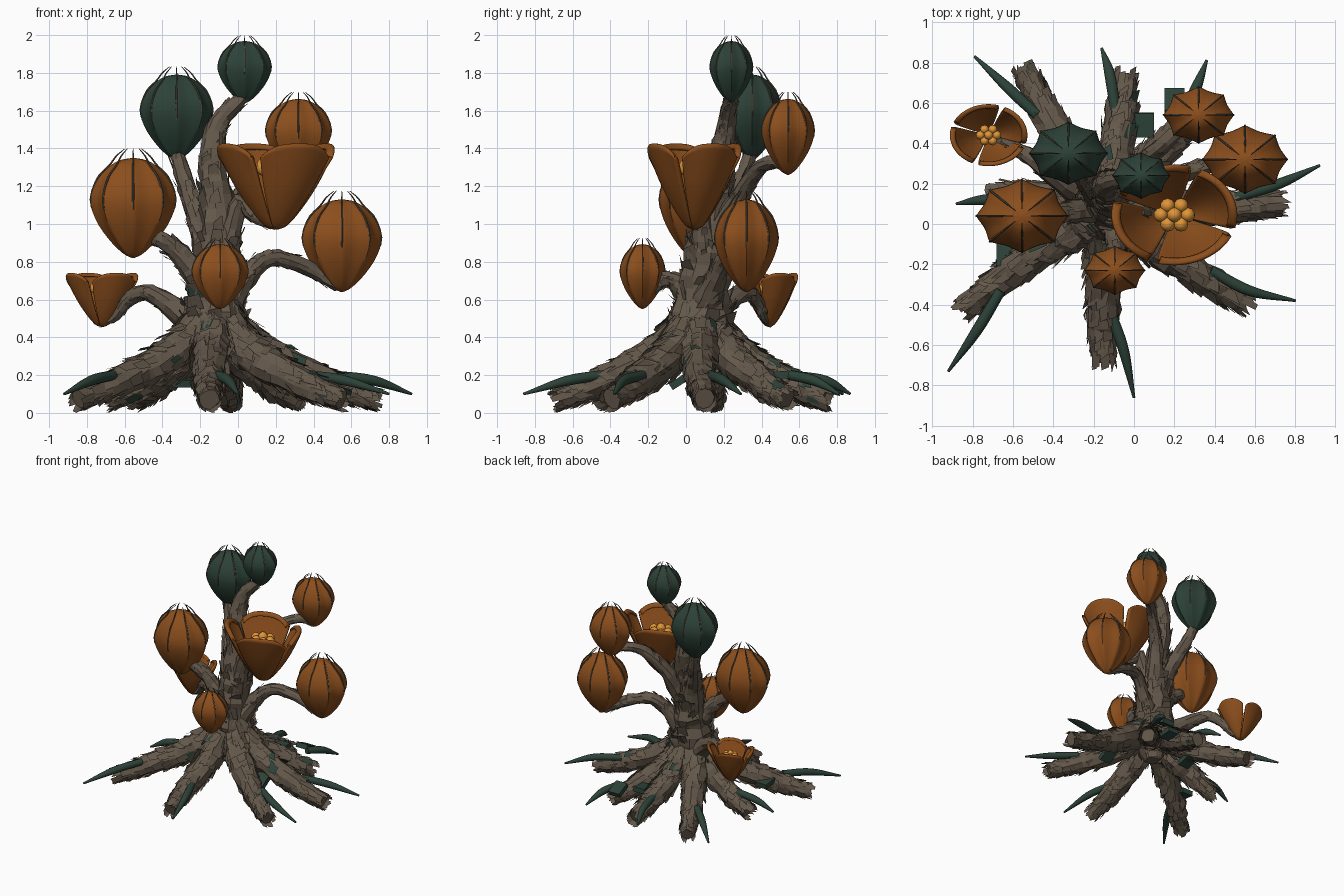
import bpy, bmesh, math, random
from mathutils import Vector, Matrix

random.seed(7)
if "Cube" in bpy.data.objects:
    bpy.data.objects.remove(bpy.data.objects["Cube"])


def make_material(name, rgb):
    m = bpy.data.materials.new(name)
    m.use_nodes = True
    m.diffuse_color = (*rgb, 1)
    m.node_tree.nodes["Principled BSDF"].inputs["Base Color"].default_value = (*rgb, 1)
    return m


BARK = make_material("bark brown", (0.125, 0.096, 0.068))
GREEN = make_material("deep green", (0.026, 0.055, 0.040))
ORANGE = make_material("burnt orange", (0.262, 0.077, 0.012))
YELLOW = make_material("pollen yellow", (0.74, 0.30, 0.04))
SEAM = make_material("seam brown", (0.095, 0.074, 0.053))


def finish(bm, name, mats, smooth=True):
    for v in bm.verts:
        v.co.z = max(v.co.z, 0)
    me = bpy.data.meshes.new(name)
    bm.to_mesh(me)
    bm.free()
    ob = bpy.data.objects.new(name, me)
    bpy.context.collection.objects.link(ob)
    for m in mats:
        me.materials.append(m)
    if smooth:
        bpy.ops.object.select_all(action='DESELECT')
        ob.select_set(True)
        bpy.context.view_layer.objects.active = ob
        bpy.ops.object.shade_smooth_by_angle(angle=math.radians(50))
    return ob


def spline(keys, n):
    """Catmull-Rom samples through keys, each key a tuple of numbers."""
    k = [Vector(p) for p in keys]
    k = [2 * k[0] - k[1]] + k + [2 * k[-1] - k[-2]]
    out = []
    for i in range(n + 1):
        f = i / n * (len(k) - 3)
        j = min(int(f), len(k) - 4)
        t = f - j
        a, b, c, d = k[j:j + 4]
        out.append(0.5 * (2 * b + (c - a) * t + (2 * a - 5 * b + 4 * c - d) * t ** 2
                          + (3 * b - a - 3 * c + d) * t ** 3))
    return out


def skin(bm, rings, closed=True):
    m = len(rings[0])
    for a, b in zip(rings, rings[1:]):
        for i in range(m if closed else m - 1):
            j = (i + 1) % m
            bm.faces.new((a[i], a[j], b[j], b[i]))


def tube(bm, keys, n=12, sides=8, rough=0.0):
    """Tube through (x, y, z, radius) keys; returns its frames."""
    pts = spline(keys, n)
    frames, rings = [], []
    side = None
    for i, p in enumerate(pts):
        t = (pts[min(i + 1, n)].to_3d() - pts[max(i - 1, 0)].to_3d()).normalized()
        if side is None:
            side = t.orthogonal()
        side = (side - t * side.dot(t)).normalized()
        up = t.cross(side)
        frames.append((p.to_3d(), t, side.copy(), up, p[3]))
        ring = []
        for s in range(sides):
            a = math.tau * s / sides
            r = p[3] * (1 + random.uniform(-rough, rough))
            ring.append(bm.verts.new(p.to_3d() + r * (side * math.cos(a) + up * math.sin(a))))
        rings.append(ring)
    skin(bm, rings)
    bm.faces.new(rings[0][::-1])
    bm.faces.new(rings[-1])
    return frames


def bark_limb(name, keys, n=14, flakes=40, size=1.0, moss=0.02, fray=0):
    """Rough limb covered in lifted, pointed bark flakes, with extra ones fraying its end."""
    bm = bmesh.new()
    frames = tube(bm, keys, n, 10, 0.14)
    for i in range(flakes + fray):
        p, t, side, up, r = random.choice(frames[1:]) if i < flakes else frames[-1]
        a = random.uniform(0, math.tau)
        out = side * math.cos(a) + up * math.sin(a)
        wide = t.cross(out) * r * random.uniform(0.25, 0.5)
        long = t * 0.09 * size * random.uniform(0.6, 1.2)
        p = p - long * 0.6
        low, high = p + out * r * 0.96, p + out * r * random.uniform(1.05, 1.25)
        v = [bm.verts.new(q) for q in (low - wide, low + wide, high + wide * 0.8 + long,
                                       high - wide * 0.7 + long * random.uniform(0.5, 1))]
        f = bm.faces.new(v)
        f.material_index = int(random.random() < moss)
    return finish(bm, name, [BARK, GREEN], smooth=False)


# Trunk and branches
bark_limb("trunk", [(-.12, .08, .2, .06), (-.12, .08, .42, .16), (-.12, .1, .7, .135), (-.1, .13, 1.0, .1),
                    (-.13, .18, 1.3, .075), (-.11, .21, 1.52, .052), (.03, .24, 1.68, .035)], 26, 130)
BRANCHES = {
    "tall_branch": [(-.12, .1, .7, .1), (-.2, .18, 1.0, .065), (-.29, .3, 1.25, .045), (-.33, .35, 1.4, .035)],
    "left_middle_branch": [(-.12, .08, .55, .09), (-.24, .07, .76, .065), (-.38, .05, .9, .05), (-.52, .04, .96, .04)],
    "right_branch": [(-.1, .08, .5, .1), (.03, .15, .7, .06), (.16, .22, .82, .045), (.34, .28, .78, .04),
                     (.53, .32, .67, .03)],
    "front_branch": [(-.11, .06, .55, .09), (-.1, -.05, .69, .05), (-.09, -.13, .7, .04), (-.09, -.22, .6, .03)],
    "low_branch": [(-.14, .1, .4, .1), (-.34, .2, .56, .06), (-.48, .31, .64, .045), (-.58, .37, .6, .035),
                   (-.65, .41, .51, .025), (-.71, .44, .475, .015)],
    "back_branch": [(-.1, .12, .8, .09), (0, .27, 1.12, .055), (.13, .38, 1.29, .04), (.24, .48, 1.33, .035),
                    (.32, .54, 1.29, .03)],
    "flower_branch": [(-.1, .1, .75, .09), (-.04, .09, .95, .06), (.01, .07, 1.12, .045), (.07, .06, 1.05, .035),
                      (.18, .05, .985, .015)],
}
for name, keys in BRANCHES.items():
    bark_limb(name, keys, 14, 35, 0.8)

# Roots splaying from the trunk
core = Vector((-.12, .07))
ROOT_ENDS = [(-.54, .76), (-.04, .74), (.31, .54), (.74, .1), (.56, -.4), (-.15, -.69), (-.85, -.43), (-.69, .15)]
for i, end in enumerate(ROOT_ENDS):
    d = Vector(end) - core
    bend = Vector((-d.y, d.x)) * random.uniform(-.03, .03)
    keys = []
    for f, z, r in ((.03, .6, .07), (.15, .41, .1), (.36, .28, .092), (.62, .185, .08), (.81, .12, .068),
                    (.98, .075, .054)):
        q = core + d * f + bend * math.sin(f * math.pi)
        keys.append((q.x, q.y, z, r))
    bark_limb(f"root_{i + 1}", keys, 18, 110, 1.15, 0.03, 14)

# Pointed green shoots at the root tips
SHOOTS = [((-.48, .54), (-.62, .67), (-.79, .83)), ((-.09, .55), (-.12, .74), (-.16, .87)),
          ((.25, .55), (.31, .68), (.36, .81)), ((.5, .13), (.72, .2), (.92, .29)),
          ((.38, -.23), (.57, -.33), (.8, -.38)), ((-.11, -.45), (-.05, -.63), (0, -.86)),
          ((-.66, -.33), (-.78, -.53), (-.92, -.73)), ((-.55, .13), (-.74, .12), (-.88, .1))]
for i, (a, b, c) in enumerate(SHOOTS):
    bm = bmesh.new()
    tube(bm, [(*a, .2, .026), (*b, .17, .027), (*c, .1, .007)], 12, 12)
    finish(bm, f"shoot_{i + 1}", [GREEN])

# Blocky moss clumps low among the roots
for i, (x, y, z) in enumerate([(.2, .61, .2), (.05, .49, .2), (-.63, -.15, .19), (.24, -.03, .17), (-.3, .3, .17)]):
    bm = bmesh.new()
    bmesh.ops.create_cube(bm, size=1, matrix=Matrix.Translation((x, y, z))
                          @ Matrix.Rotation(random.uniform(-.6, .6), 4, 'X') @ Matrix.Diagonal((.1, .12, .04, 1)))
    finish(bm, f"moss_clump_{i + 1}", [GREEN], smooth=False)

# Closed pods: ridged lathe with slim seams that curl off the top
FLAT = 0.8
POD_PROFILE = [(.03, 0), (.22, .04), (.5, .15), (.8, .32), (.98, .5), (.98, .64), (.82, .78), (.55, .9),
               (.3, .96), (.04, .98)]


def pod(name, x, y, z0, z1, radius, mat):
    h = z1 - z0
    prof = spline(POD_PROFILE, 24)
    bm = bmesh.new()
    rings = []
    for r, t in prof:
        ring = []
        for s in range(64):
            a = math.tau * s / 64
            k = radius * r * (1.02 - 0.12 * abs(math.sin(4 * a)))
            ring.append(bm.verts.new((x + k * math.cos(a), y + k * FLAT * math.sin(a), z0 + h * t)))
        rings.append(ring)
    skin(bm, rings)
    bm.faces.new(rings[0][::-1])
    bm.faces.new(rings[-1])
    finish(bm, name, [mat])
    bm = bmesh.new()
    for s in range(8):
        a = math.tau * s / 8
        path = [(.85, .36, .1), (1.01, .56, 1), (.85, .78, 1), (.56, .91, .9), (.4, 1.0, .7), (.2, 1.07, .3)]
        tube(bm, [(x + radius * r * math.cos(a), y + radius * r * FLAT * math.sin(a), z0 + h * t,
                   radius * .026 * w) for r, t, w in path], 14, 6)
    finish(bm, name + "_seams", [SEAM])


pod("top_green_pod", .035, .24, 1.64, 1.975, .14, GREEN)
pod("large_green_pod", -.325, .35, 1.34, 1.80, .19, GREEN)
pod("back_pod", .32, .54, 1.26, 1.67, .172, ORANGE)
pod("left_pod", -.555, .04, .82, 1.36, .223, ORANGE)
pod("right_pod", .55, .32, .64, 1.14, .207, ORANGE)
pod("small_front_pod", -.095, -.23, .55, .9, .147, ORANGE)

# Open flowers: four cupped petals with rounded corners and rolled rims, plus pollen heads
PETAL_PROFILE = [(.03, 0), (.2, .05), (.44, .24), (.69, .5), (.88, .76), (.97, .9), (1.0, .96), (.97, 1), (.89, .99),
                 (.85, .94)]


def flower(name, x, y, z0, height, radius):
    prof = spline(PETAL_PROFILE, 27)
    bm = bmesh.new()
    for p in range(4):
        mid = math.radians(25 + 90 * p)
        rows = []
        for r, t in prof:
            row = []
            for i in range(21):
                u = i / 10 - 1
                a = mid + u * math.radians(42.5 - 3 * t ** 3)
                k = radius * r
                z = z0 + height * t * (1 - .14 * abs(u) ** 3 * t ** 2)
                row.append(bm.verts.new((x + k * math.cos(a), y + k * FLAT * math.sin(a), z)))
            rows.append(row)
        skin(bm, rows, closed=False)
    ob = finish(bm, name + "_petals", [ORANGE])
    mod = ob.modifiers.new("thickness", 'SOLIDIFY')
    mod.thickness = radius * .07
    bm = bmesh.new()
    for s in range(7):
        a = math.tau * s / 6
        k = 0 if s == 6 else radius * .21
        px, py, pz = x + k * math.cos(a), y + k * FLAT * math.sin(a), z0 + height * (.73 if s < 6 else .78)
        tube(bm, [(x, y, z0 + height * .15, radius * .03), (px, py, pz, radius * .03)], 3, 6)
        bmesh.ops.create_icosphere(bm, subdivisions=2, radius=radius * .12,
                                   matrix=Matrix.Translation((px, py, pz)) @ Matrix.Diagonal((1, 1, 1.3, 1)))
    finish(bm, name + "_pollen", [YELLOW])


flower("large_flower", .2, .045, .97, .455, .312)
flower("small_flower", -.72, .44, .455, .285, .192)
